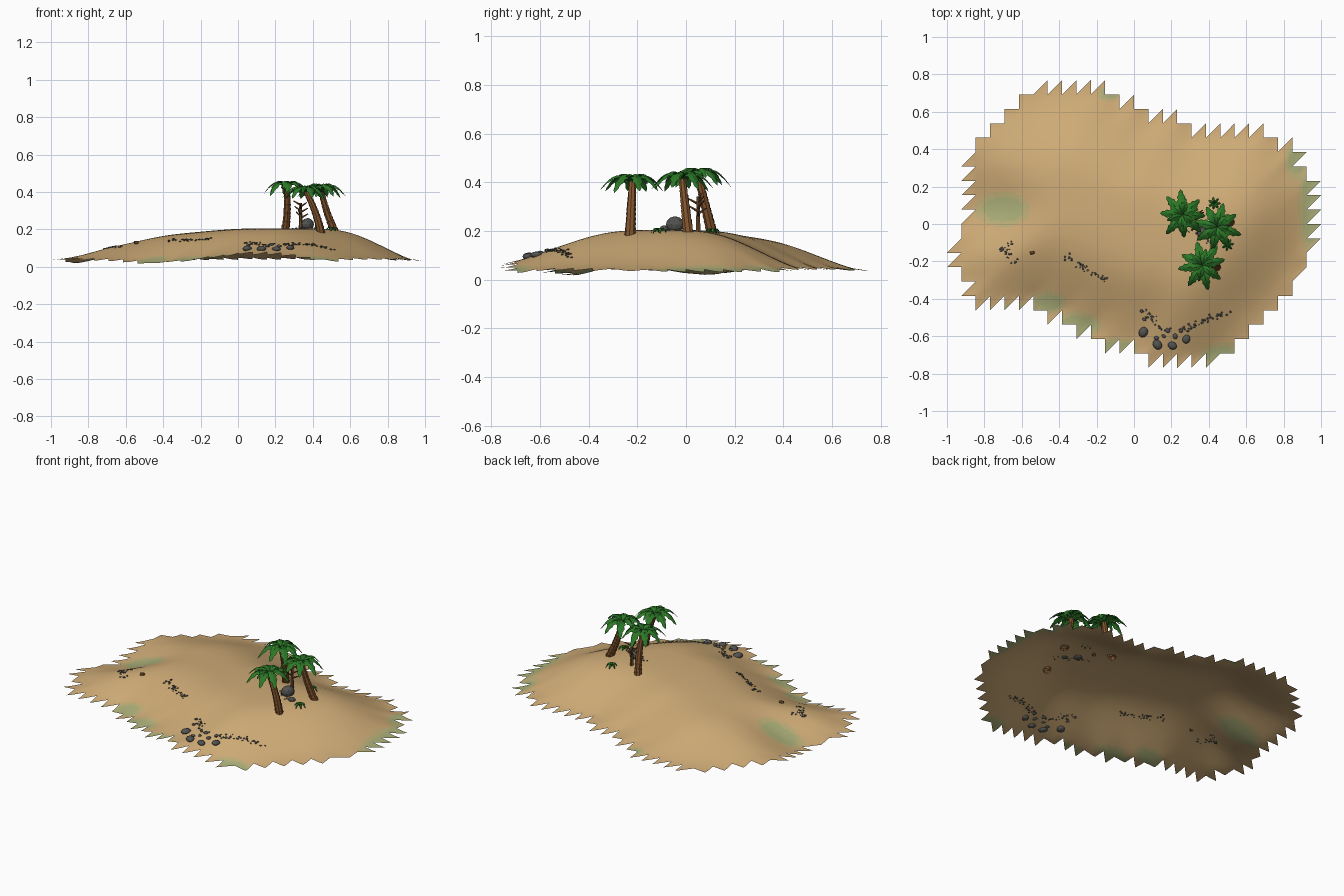
import bpy, bmesh, math, random
from mathutils import Vector, Matrix
from mathutils.bvhtree import BVHTree

if "Cube" in bpy.data.objects:
    bpy.data.objects.remove(bpy.data.objects["Cube"])

random.seed(4)


def material(name, r, g, b):
    m = bpy.data.materials.new(name)
    m.diffuse_color = (r, g, b, 1)
    m.use_nodes = True
    m.node_tree.nodes["Principled BSDF"].inputs["Base Color"].default_value = m.diffuse_color
    return m


SAND = material("sand", 0.63, 0.415, 0.185)
BLEND = material("sandy grass", 0.52, 0.43, 0.19)
GRASS = material("pale green", 0.41, 0.43, 0.19)
STONE = material("dark stone", 0.085, 0.085, 0.08)
BARK = material("palm bark", 0.23, 0.092, 0.027)
WOOD = material("dry wood", 0.16, 0.07, 0.025)
LEAF = material("palm green", 0.025, 0.19, 0.02)
DARK = material("deep green", 0.017, 0.13, 0.015)


def finish(bm, name, mats, smooth=None):
    me = bpy.data.meshes.new(name)
    bm.to_mesh(me)
    bm.free()
    for m in mats:
        me.materials.append(m)
    ob = bpy.data.objects.new(name, me)
    bpy.context.collection.objects.link(ob)
    if smooth:
        bpy.context.view_layer.objects.active = ob
        ob.select_set(True)
        bpy.ops.object.shade_smooth_by_angle(angle=math.radians(smooth))
        ob.select_set(False)
    return ob


# ---- Island: triangulated lattice, kept where two corners lie in the row spans
S = 1 / 13
ROWS = [(1, 6), (-2, 7), (-4, 8), (-6, 9), (-11, 10), (-11, 11), (-12, 11),
        (-12, 12), (-12, 12), (-11, 12), (-11, 12), (-11, 12), (-11, 12),
        (-11, 11), (-11, 11), (-10, 9), (-9, 3), (-8, 0), (-7, -2)]


def inside(i, j):
    return -9 <= j <= 9 and ROWS[j + 9][0] <= i <= ROWS[j + 9][1]


OUT = [(i * S, j * S) for i in range(-14, 15) for j in range(-11, 12) if not inside(i, j)]
# grassy hollows: x, y, radius x, radius y, depth
HOLLOWS = [(-0.70, 0.08, 0.14, 0.09, 0.045), (0.95, 0.10, 0.07, 0.27, 0.008),
           (-0.62, -0.46, 0.14, 0.04, 0.01), (-0.46, -0.42, 0.09, 0.06, 0.025),
           (-0.30, -0.54, 0.12, 0.07, 0.015), (-0.10, -0.67, 0.12, 0.06, 0.0),
           (0.48, -0.71, 0.13, 0.07, 0.02), (-0.13, 0.70, 0.06, 0.04, 0.005),
           (0.87, 0.34, 0.06, 0.1, 0.005)]
# plain rises, same layout with the height as last number
RISES = [(0.15, -0.66, 0.2, 0.12, 0.035), (-0.74, 0.40, 0.12, 0.1, 0.03),
         (-0.68, -0.2, 0.15, 0.1, 0.01)]


def height(x, y):
    t = min(min(math.hypot(x - a, y - b) for a, b in OUT) / 0.48, 1)
    z = 0.033 + 0.172 * t * t * (3 - 2 * t) * max(0.72, 1 + 0.5 * min(x, 0))
    for sign, table in ((-1, HOLLOWS), (1, RISES)):
        for a, b, rx, ry, h in table:
            z += sign * h * math.exp(-(((x - a) / rx) ** 2 + ((y - b) / ry) ** 2) / 2)
    return max(z, 0.0)


bm = bmesh.new()
grid = {}


def corner(i, j):
    if (i, j) not in grid:
        grid[i, j] = bm.verts.new((i * S, j * S, height(i * S, j * S)))
    return grid[i, j]


for i in range(-13, 13):
    for j in range(-10, 10):
        for tri in (((i, j), (i + 1, j), (i + 1, j + 1)), ((i, j), (i + 1, j + 1), (i, j + 1))):
            if sum(inside(*c) for c in tri) >= 2:
                bm.faces.new([corner(*c) for c in tri])
for _ in range(2):
    bmesh.ops.smooth_vert(bm, verts=[v for v in bm.verts if not v.is_boundary],
                          factor=0.5, use_axis_z=True)
bmesh.ops.subdivide_edges(bm, edges=bm.edges[:], cuts=3, use_grid_fill=True)
bmesh.ops.triangulate(bm, faces=bm.faces[:])
for _ in range(6):
    bmesh.ops.smooth_vert(bm, verts=bm.verts[:], factor=0.5, use_axis_z=True)
for f in bm.faces:
    c = f.calc_center_median()
    d = min(math.hypot((c.x - a) / rx, (c.y - b) / ry) for a, b, rx, ry, _ in HOLLOWS)
    f.material_index = 2 if d < 0.75 else 1 if d < 1.05 else 0
bm.normal_update()
TREE = BVHTree.FromBMesh(bm)
finish(bm, "sand_island", [SAND, BLEND, GRASS], 80)


def ground(x, y):
    hit = TREE.ray_cast(Vector((x, y, 2)), Vector((0, 0, -1)))[0]
    return hit.z if hit else 0.05


# ---- Tapered ringed tube along a bent line (trunks and branches)
def tube(bm, a, b, r0, r1, bend=Vector(), segs=1, sides=8, flare=1.0):
    a, b = Vector(a), Vector(b)
    turn = (b - a).to_track_quat('Z', 'Y')
    last = None
    for k in range(segs):
        for t, g in ((k / segs, 1 / flare), ((k + 1) / segs, flare)):
            p = a.lerp(b, t) + bend * (4 * t * (1 - t))
            r = (r0 + (r1 - r0) * t) * g
            ring = [bm.verts.new(p + turn @ Vector((r * math.cos(q), r * math.sin(q), 0)))
                    for q in (math.tau * n / sides for n in range(sides))]
            if last:
                for n in range(sides):
                    m = (n + 1) % sides
                    bm.faces.new((last[n], last[m], ring[m], ring[n]))
            last = ring
    bm.faces.new(last)


# ---- Drooping frond with a raised rib and notched edges
def frond(bm, top, ang, length, width, rise, drop, mat):
    out = Vector((math.cos(ang), math.sin(ang), 0))
    side = Vector((-out.y, out.x, 0))
    last = None
    steps = 10
    for k in range(steps + 1):
        t = k / steps
        mid = top + out * (length * t) + Vector((0, 0, rise * math.sin(math.pi * t) - drop * t ** 2))
        w = width * (math.sin(math.pi * (0.08 + 0.92 * t)) ** 0.7 if t < 1 else 0.02)
        w *= 1 if k % 2 else 0.72
        edge = Vector((0, 0, -w * 0.35))
        row = [bm.verts.new(p) for p in (mid + side * w + edge, mid, mid - side * w + edge)]
        if last:
            for n in (0, 1):
                f = bm.faces.new((last[n], last[n + 1], row[n + 1], row[n]))
                f.normal_update()
                if f.normal.z < 0:
                    f.normal_flip()
                f.material_index = mat
        last = row


# ---- Three palms
PALMS = {"left_palm": ((0.25, 0.11), (0.26, 0.05, 0.425), (0.008, 0, 0)),
         "right_palm": ((0.52, 0.01), (0.445, -0.015, 0.41), (-0.008, 0, 0)),
         "front_palm": ((0.445, -0.23), (0.365, -0.22, 0.40), (0.01, 0, 0))}
for n, (name, (base, top, bend)) in enumerate(PALMS.items()):
    bm = bmesh.new()
    tube(bm, (*base, ground(*base) - 0.015), top, 0.023, 0.015, Vector(bend), 11, 8, 1.07)
    finish(bm, name + "_trunk", [BARK])
    bm = bmesh.new()
    top = Vector(top)
    for k in range(8):
        a = math.tau * k / 8 + n * 0.5 + random.uniform(-0.1, 0.1)
        frond(bm, top, a, random.uniform(0.12, 0.14), 0.027, 0.035, random.uniform(0.03, 0.05), 0)
    for k in range(6):
        a = math.tau * k / 6 + n * 0.5 + 0.35
        frond(bm, top + Vector((0, 0, 0.008)), a, 0.09, 0.02, 0.03, 0.015, k % 2)
    finish(bm, name + "_fronds", [LEAF, DARK])

# ---- Low leafy plants
for n, (x, y) in enumerate([(0.43, 0.11), (0.50, -0.11)]):
    bm = bmesh.new()
    for k in range(7):
        frond(bm, Vector((x, y, ground(x, y))), math.tau * k / 7 + n, 0.035, 0.008, 0.02, 0.005, k % 2)
    finish(bm, f"low_plant_{n + 1}", [LEAF, DARK])

# ---- Bare dry tree
bm = bmesh.new()
x, y = 0.335, 0.05
z = ground(x, y)
tube(bm, (x, y, z - 0.01), (x, y, z + 0.14), 0.011, 0.007, segs=4, sides=6)
for k in range(8):
    a, h = k * 2.2, z + 0.06 + k * 0.01
    tube(bm, (x, y, h), (x + 0.04 * math.cos(a), y + 0.04 * math.sin(a), h + 0.022), 0.006, 0.003, sides=5)
finish(bm, "dry_tree", [WOOD])


# ---- Rocks and gravel
def rock(bm, x, y, r, flat=0.6, lift=0.2, detail=1):
    m = (Matrix.Translation((x, y, ground(x, y) + r * lift))
         @ Matrix.Rotation(random.uniform(0, 6), 4, 'Z') @ Matrix.Diagonal((1.1, 0.9, flat, 1)))
    bmesh.ops.create_icosphere(bm, subdivisions=detail, radius=r, matrix=m)


bm = bmesh.new()
rock(bm, 0.372, -0.045, 0.036, 0.95, 0.6, 2)
rock(bm, 0.37, -0.02, 0.025, 0.9, 0.9, 2)
rock(bm, 0.43, -0.09, 0.02, 0.7, 0.3, 2)
finish(bm, "palm_boulders", [STONE])

bm = bmesh.new()
for x, y, r in [(0.05, -0.578, 0.027), (0.125, -0.645, 0.026), (0.205, -0.65, 0.023),
                (0.28, -0.615, 0.023), (0.18, -0.57, 0.013), (0.12, -0.61, 0.012),
                (0.22, -0.60, 0.014), (0.055, -0.51, 0.01), (0.04, -0.465, 0.009),
                (0.25, -0.57, 0.011), (0.16, -0.60, 0.01)]:
    rock(bm, x, y, r, detail=2)
finish(bm, "shore_rocks", [STONE], 60)

bm = bmesh.new()
TRAILS = [(0.05, -0.47, 0.19, -0.59, 26), (0.24, -0.575, 0.5, -0.465, 42),
          (-0.39, -0.16, -0.16, -0.30, 36), (-0.63, -0.10, -0.72, -0.14, 12),
          (-0.70, -0.14, -0.63, -0.205, 14), (0.30, -0.03, 0.42, -0.10, 16)]
for x0, y0, x1, y1, count in TRAILS:
    for _ in range(count):
        t = random.random()
        rock(bm, x0 + (x1 - x0) * t + random.gauss(0, 0.01),
             y0 + (y1 - y0) * t + random.gauss(0, 0.01), random.uniform(0.004, 0.008))
finish(bm, "gravel", [STONE])

# ---- Small driftwood stump
bm = bmesh.new()
z = ground(-0.545, -0.155)
tube(bm, (-0.555, -0.157, z + 0.004), (-0.533, -0.153, z + 0.008), 0.01, 0.008, sides=7)
finish(bm, "driftwood", [BARK])
